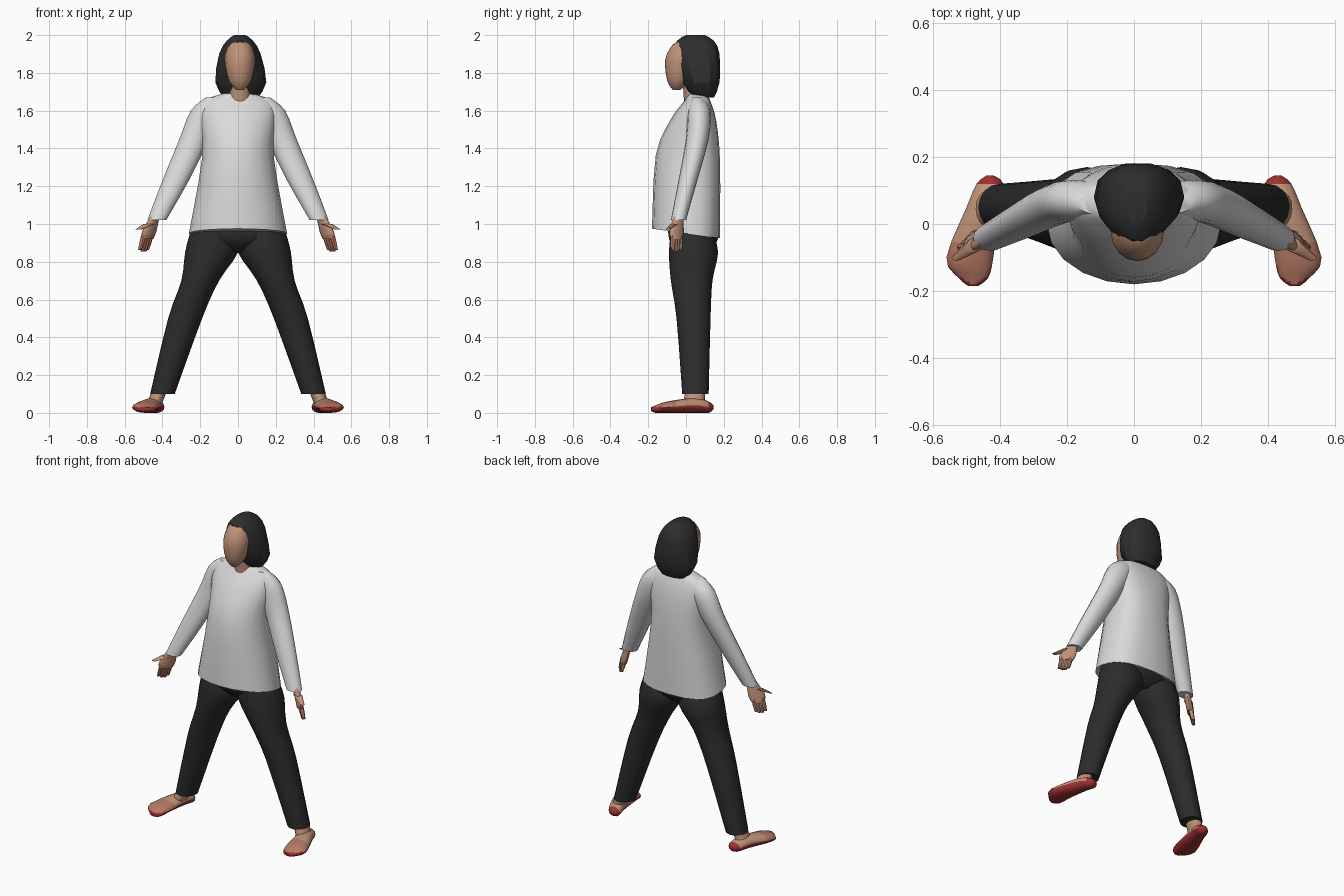
import bpy, bmesh, math
from mathutils import Matrix, Vector

if "Cube" in bpy.data.objects:
    bpy.data.objects.remove(bpy.data.objects["Cube"])


def material(name, red, green, blue):
    mat = bpy.data.materials.new(name)
    mat.use_nodes = True
    colour = (red, green, blue, 1)
    mat.diffuse_color = colour
    shader = mat.node_tree.nodes["Principled BSDF"]
    shader.inputs["Base Color"].default_value = colour
    shader.inputs["Roughness"].default_value = 0.8
    return mat


white = material("white cloth", 0.7, 0.7, 0.7)
black = material("black cloth", 0.025, 0.025, 0.025)
dark_hair = material("dark hair", 0.027, 0.027, 0.027)
skin = material("skin", 0.52, 0.29, 0.19)
rosy = material("rosy skin", 0.47, 0.19, 0.13)
red_sole = material("red sole", 0.34, 0.03, 0.03)


def smooth_path(rings, steps):
    """Fill in rings between the given ones along a Catmull-Rom curve."""
    path = [Vector(ring) for ring in rings]
    last = len(path) - 1
    result = []
    for i in range(last):
        before, start = path[max(i - 1, 0)], path[i]
        end, after = path[i + 1], path[min(i + 2, last)]
        for step in range(steps):
            t = step / steps
            pull_in = (end - before) / 2
            pull_out = (after - start) / 2
            ease = t * t * (3 - 2 * t)
            result.append(start.lerp(end, ease)
                          + pull_in * t * (1 - t) ** 2
                          - pull_out * t * t * (1 - t))
    return result + [path[last]]


def loft(name, rings, materials, sides=16, steps=3, mirror=1, along_y=False,
         yaw=0, slope=0, back_power=1, rule=None, angle=40):
    """Skin a stack of ellipses given as (level, centre, centre, radius, radius).

    The slope tilts the first ring from front to back and fades upwards.
    A back power below one makes the rear half of each ring boxier.
    """
    bm = bmesh.new()
    turn = Matrix.Rotation(yaw, 2)
    stack = smooth_path(rings, steps)
    loops = []
    for index, (level, centre_a, centre_b, radius_a, radius_b) in enumerate(stack):
        tilt = slope * (1 - index / len(stack)) ** 2
        loop = []
        for i in range(sides):
            t = math.tau * i / sides
            c, s = math.cos(t), math.sin(t)
            if s > 0:
                c, s = math.copysign(abs(c) ** back_power, c), s ** back_power
            a, b = turn @ Vector((radius_a * c, radius_b * s))
            x, y, z = centre_a + a, centre_b + b, level + tilt * b
            if along_y:
                y, z = z, max(y, 0)
            loop.append(bm.verts.new((x * mirror, y, z)))
        loops.append(loop)
    for lower, upper in zip(loops, loops[1:]):
        for i in range(sides):
            bm.faces.new((lower[i - 1], lower[i], upper[i], upper[i - 1]))
    bm.faces.new(loops[0])
    bm.faces.new(loops[-1])
    bmesh.ops.recalc_face_normals(bm, faces=bm.faces)
    if rule:
        for face in bm.faces:
            face.material_index = rule(face.calc_center_median(), face.normal)
    mesh = bpy.data.meshes.new(name)
    bm.to_mesh(mesh)
    bm.free()
    for mat in materials:
        mesh.materials.append(mat)
    part = bpy.data.objects.new(name, mesh)
    bpy.context.collection.objects.link(part)
    bpy.ops.object.select_all(action="DESELECT")
    part.select_set(True)
    bpy.context.view_layer.objects.active = part
    bpy.ops.object.shade_smooth_by_angle(angle=math.radians(angle))


def palm_colour(centre, normal):
    return int(normal.y < -0.1 and centre.z < 0.94)


def slipper_colour(centre, normal):
    if centre.z < 0.032 or centre.y > 0.12:
        return 2
    return int(centre.y < -0.06)


# Loose tunic, hem lower at the back
loft("tunic", [
    (0.95, 0, 0, 0.26, 0.18),
    (1.35, 0, 0.01, 0.19, 0.17),
    (1.55, 0, 0.04, 0.2, 0.12),
    (1.65, 0, 0.06, 0.18, 0.07),
    (1.69, 0, 0.06, 0.08, 0.05),
], [white], sides=20, slope=-0.14, back_power=0.75)

# Seat of the trousers
loft("trouser_seat", [
    (0.85, 0, 0.04, 0.04, 0.07),
    (0.92, 0, 0.04, 0.22, 0.13),
    (1.02, 0, 0.03, 0.2, 0.12),
], [black])

# Neck and plain oval face
loft("neck", [
    (1.64, 0.01, 0.05, 0.06, 0.06),
    (1.8, 0.01, 0.03, 0.05, 0.05),
], [skin], steps=1)
loft("face", [
    (1.71, 0.01, -0.05, 0.02, 0.02),
    (1.76, 0.01, -0.04, 0.06, 0.06),
    (1.87, 0.01, -0.02, 0.08, 0.09),
    (1.95, 0.01, 0, 0.06, 0.07),
    (1.98, 0.01, 0.03, 0.03, 0.04),
], [skin])

# Bobbed hair, set back from the face and tucked in below
loft("hair", [
    (1.67, 0.015, 0.09, 0.09, 0.06),
    (1.75, 0.015, 0.08, 0.135, 0.1),
    (1.9, 0.01, 0.06, 0.11, 0.12),
    (1.97, 0.01, 0.05, 0.07, 0.1),
    (2, 0.01, 0.05, 0.03, 0.05),
], [dark_hair], sides=14, steps=2, back_power=0.85, angle=25)

palm_yaw = -0.8
across_palm = Vector((math.cos(palm_yaw), math.sin(palm_yaw)))

for label, mirror in (("left", 1), ("right", -1)):
    # Sleeve, widening into the shoulder
    loft(label + "_sleeve", [
        (1.02, 0.43, -0.04, 0.05, 0.04),
        (1.23, 0.33, 0.01, 0.07, 0.05),
        (1.45, 0.23, 0.06, 0.08, 0.06),
        (1.6, 0.16, 0.07, 0.09, 0.06),
        (1.67, 0.11, 0.06, 0.06, 0.03),
    ], [white], mirror=mirror)

    # Trouser leg, slanting out to the hem
    loft(label + "_trouser_leg", [
        (0.1, 0.4, 0.05, 0.065, 0.07),
        (0.5, 0.28, 0.04, 0.09, 0.09),
        (0.7, 0.2, 0.03, 0.1, 0.11),
        (0.85, 0.14, 0.04, 0.14, 0.13),
        (0.96, 0.13, 0.03, 0.12, 0.11),
        (1.02, 0.11, 0.02, 0.1, 0.1),
    ], [black], mirror=mirror)

    # Palm, turned to look forward
    loft(label + "_palm", [
        (1.04, 0.44, -0.04, 0.03, 0.02),
        (0.96, 0.47, -0.05, 0.05, 0.02),
        (0.92, 0.48, -0.05, 0.04, 0.02),
    ], [skin, rosy], mirror=mirror, yaw=palm_yaw, rule=palm_colour)

    # Four fingers held together, the middle ones longest
    for finger, place in enumerate((-1.5, -0.5, 0.5, 1.5)):
        offset = place * 0.018
        x, y = Vector((0.48, -0.05)) + across_palm * offset
        tip = 0.85 + abs(offset) / 2
        loft(f"{label}_finger_{finger}", [
            (0.94, x, y, 0.012, 0.015),
            (0.9, x + 0.01, y, 0.013, 0.014),
            (tip, x + 0.02, y, 0.01, 0.01),
        ], [skin, rosy], sides=8, steps=1, mirror=mirror, yaw=palm_yaw,
            rule=palm_colour)

    # Thumb, pointing out and forward
    loft(label + "_thumb", [
        (1, 0.47, -0.06, 0.03, 0.02),
        (0.97, 0.53, -0.1, 0.015, 0.01),
    ], [skin], sides=8, mirror=mirror)

    # Ankle and slipper
    loft(label + "_ankle", [
        (0.03, 0.45, 0.04, 0.04, 0.06),
        (0.13, 0.41, 0.05, 0.04, 0.05),
    ], [skin], mirror=mirror)
    loft(label + "_slipper", [
        (0.145, 0.43, 0.03, 0.01, 0.01),
        (0.12, 0.43, 0.03, 0.04, 0.03),
        (0.05, 0.45, 0.04, 0.05, 0.04),
        (-0.1, 0.49, 0.03, 0.07, 0.03),
        (-0.16, 0.48, 0.02, 0.045, 0.02),
        (-0.185, 0.48, 0.02, 0.015, 0.01),
    ], [skin, rosy, red_sole], mirror=mirror, along_y=True, rule=slipper_colour)
